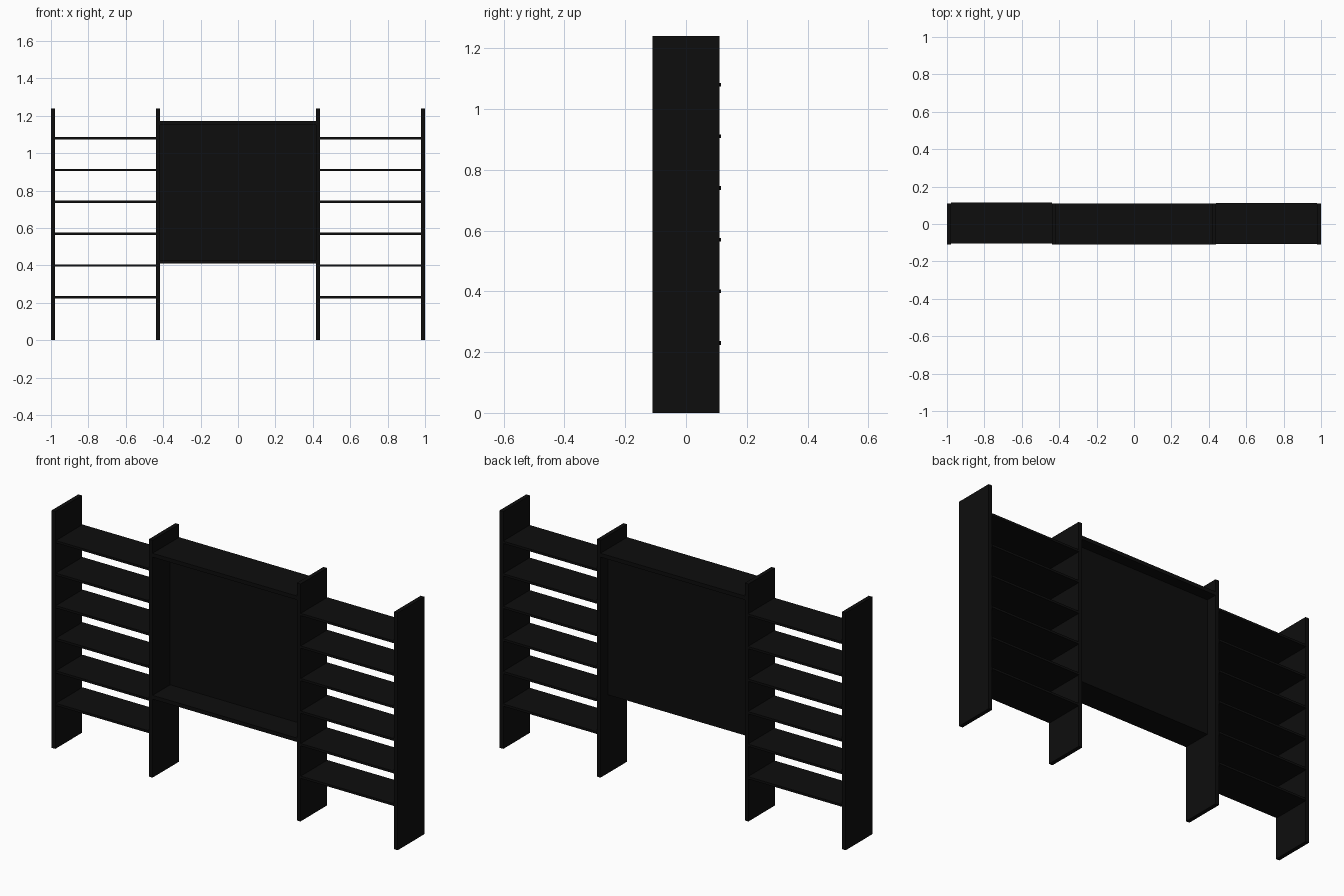
import bpy

if "Cube" in bpy.data.objects:
    bpy.data.objects.remove(bpy.data.objects["Cube"])

black = bpy.data.materials.new("black_finish")
black.diffuse_color = (0.004, 0.004, 0.004, 1)
black.use_nodes = True
black.node_tree.nodes["Principled BSDF"].inputs["Base Color"].default_value = black.diffuse_color


def board(name, x, y, z):
    """Flat board spanning the given (min, max) ranges."""
    bpy.ops.mesh.primitive_cube_add(
        size=1, location=[(a + b) / 2 for a, b in (x, y, z)])
    ob = bpy.context.object
    ob.name = name
    ob.scale = [b - a for a, b in (x, y, z)]
    bpy.ops.object.transform_apply(location=False, rotation=False, scale=True)
    ob.data.materials.append(black)
    return ob


H = 1.24
D = 0.11
T = 0.021

for side, s in (("left", -1), ("right", 1)):
    # tall uprights
    for kind, x in (("outer", 1.0), ("inner", 0.438)):
        xs = sorted((s * x, s * (x - T)))
        board(f"{side}_{kind}_upright", xs, (-D, D), (0, H))
    # six open shelves; the left bay sits a touch further back
    shift = 0.005 if s < 0 else 0.002
    for i in range(6):
        z = 0.23 + 0.17 * i
        xs = sorted((s * 0.979, s * 0.438))
        board(f"{side}_shelf_{i + 1}", xs, (-D + shift, D + shift),
              (z - 0.006, z + 0.006))

# central recess: top, bottom and back panel
inner = (-0.417, 0.417)
board("centre_top", inner, (-D, D), (1.152, 1.172))
board("centre_bottom", inner, (-D, 0.05), (0.41, 0.43))
board("centre_back_panel", inner, (0.035, 0.05), (0.43, 1.152))
